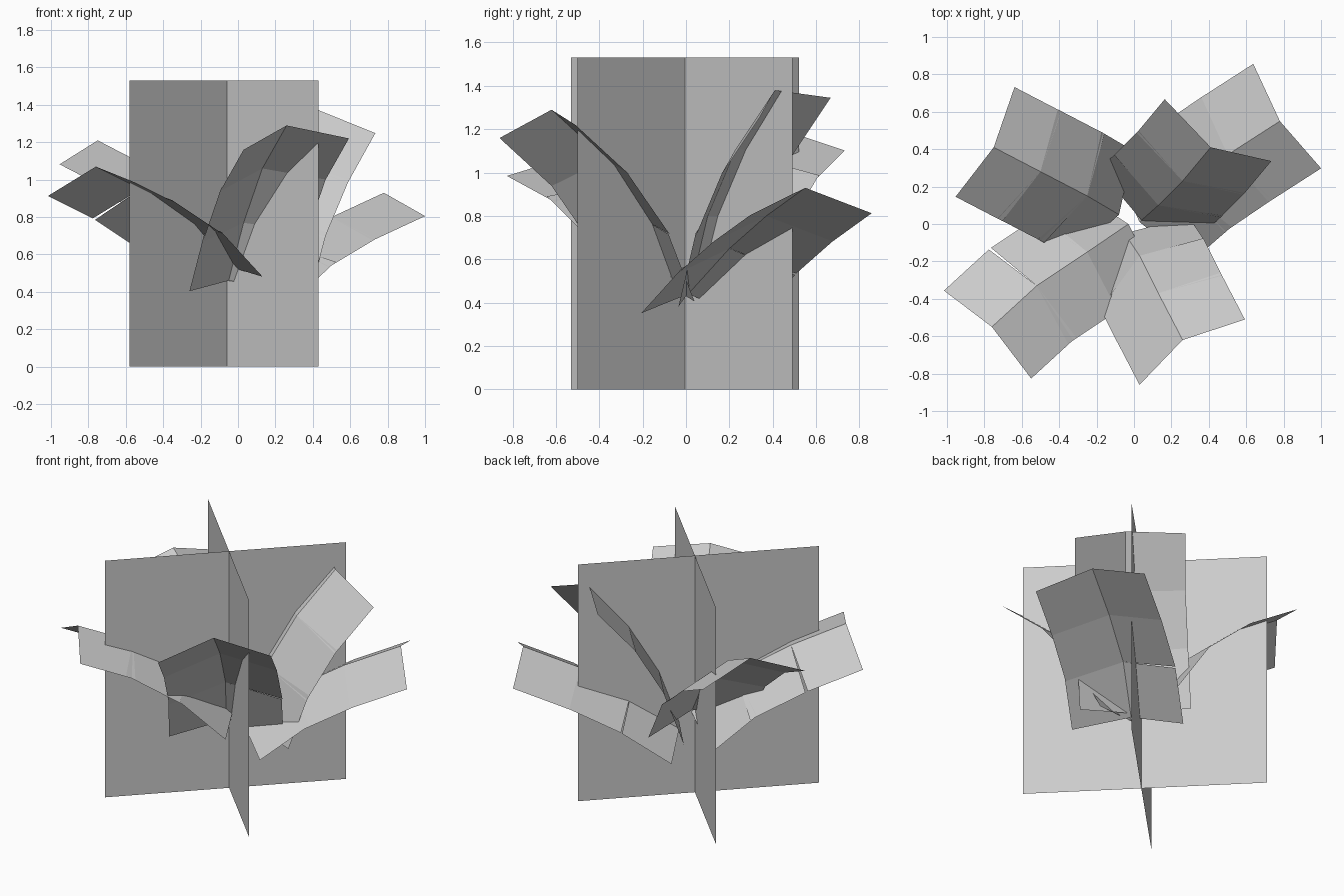
import bpy
from mathutils import Vector

if "Cube" in bpy.data.objects:
    bpy.data.objects.remove(bpy.data.objects["Cube"])

HALF_WIDTH, DROP = 0.333, 0.13


def make_object(name, verts, faces):
    mesh = bpy.data.meshes.new(name)
    mesh.from_pydata(verts, [], faces)
    mesh.update()
    obj = bpy.data.objects.new(name, mesh)
    bpy.context.collection.objects.link(obj)
    return obj


# Two upright crossed cards
def upright_card(name, a, b, height=1.53):
    verts = [(*a, 0), (*b, 0), (*b, height), (*a, height)]
    make_object(name, verts, [(0, 1, 2, 3)])


upright_card("crossed_card_a", (-0.58, -0.53), (0.43, 0.49))
upright_card("crossed_card_b", (-0.58, 0.52), (0.43, -0.50))


# Arching leaf: three folded cards following a midrib, each with two drooping wings
def leaf(name, midrib, side):
    points = [Vector(p) for p in midrib]
    side = Vector(side).normalized()
    verts, faces = [], []
    for p, q in zip(points, points[1:]):
        along = (q - p).normalized()
        across = (side - along * side.dot(along)).normalized()
        up = across.cross(along)
        if up.z < 0:
            up.negate()
        left = -across * HALF_WIDTH - up * DROP
        right = across * HALF_WIDTH - up * DROP
        n = len(verts)
        verts += [p + left, p, p + right, q + left, q, q + right]
        faces += [(n, n + 1, n + 4, n + 3), (n + 1, n + 2, n + 5, n + 4)]
    make_object(name, verts, faces)


# Midribs from root to tip, then the direction across each leaf
leaf("leaf_back_left",
     [(-0.08, 0.05, 0.56), (-0.25, 0.15, 0.86), (-0.50, 0.28, 1.08), (-0.75, 0.41, 1.21)],
     (0.165, 0.285, 0.005))
leaf("leaf_front_left",
     [(-0.03, 0.00, 0.53), (-0.25, -0.15, 0.77), (-0.52, -0.33, 0.95), (-0.76, -0.55, 1.07)],
     (0.22, -0.24, 0.04))
leaf("leaf_front_right",
     [(-0.05, -0.05, 0.46), (0.03, -0.17, 0.77), (0.13, -0.37, 1.06), (0.26, -0.62, 1.29)],
     (0.275, 0.17, 0.03))
leaf("leaf_back_right_low",
     [(0.03, 0.01, 0.44), (0.25, 0.20, 0.65), (0.50, 0.37, 0.80), (0.78, 0.55, 0.93)],
     (0.19, -0.275, 0))
leaf("leaf_back_right_high",
     [(0.04, 0.02, 0.46), (0.13, 0.10, 0.80), (0.26, 0.23, 1.11), (0.41, 0.41, 1.38)],
     (0.28, -0.165, -0.05))
